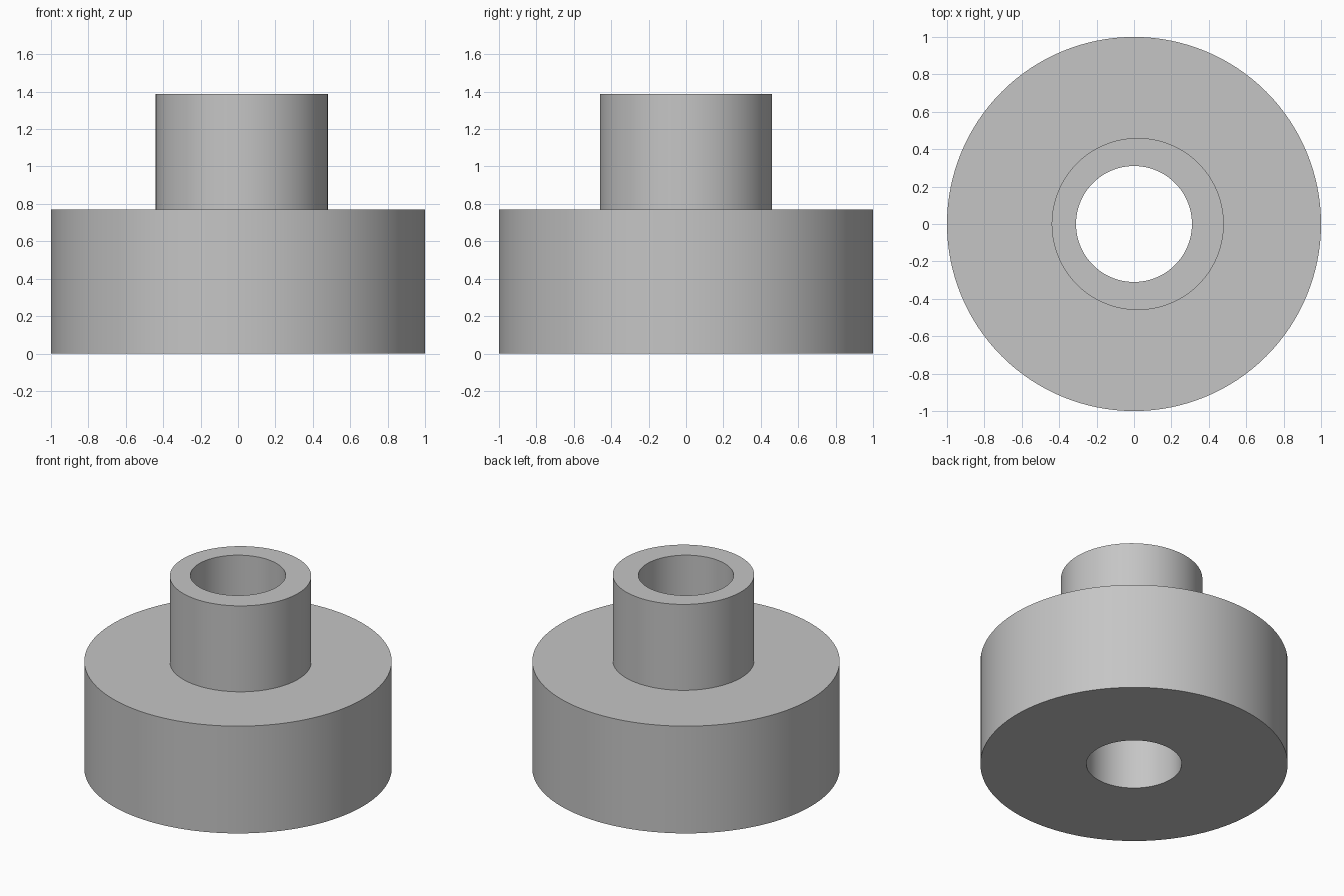
import bpy
import bmesh
from math import cos, sin, tau, radians

cube = bpy.data.objects.get("Cube")
if cube:
    bpy.data.objects.remove(cube, do_unlink=True)

SIDES = 128
BASE_TOP, HUB_TOP = 0.77, 1.387
BASE_R, HUB_R, BORE_R = 1.0, 0.46, 0.31
HUB_X = 0.02  # hub sits slightly off the bore axis

grey = bpy.data.materials.new("plain_grey")
grey.use_nodes = True
colour = (0.56, 0.56, 0.56, 1)
grey.diffuse_color = colour
grey.node_tree.nodes["Principled BSDF"].inputs["Base Color"].default_value = colour


def ring(bm, radius, z, x=0.0):
    angles = [tau * i / SIDES for i in range(SIDES)]
    return [bm.verts.new((x + radius * cos(a), radius * sin(a), z)) for a in angles]


def bridge(bm, a, b):
    for i in range(SIDES):
        j = (i + 1) % SIDES
        bm.faces.new((a[i], a[j], b[j], b[i]))


# Closed section: base underside, base wall, shoulder, hub wall, rim, bore
bm = bmesh.new()
rings = [
    ring(bm, BORE_R, 0),
    ring(bm, BASE_R, 0),
    ring(bm, BASE_R, BASE_TOP),
    ring(bm, HUB_R, BASE_TOP, HUB_X),
    ring(bm, HUB_R, HUB_TOP, HUB_X),
    ring(bm, BORE_R, HUB_TOP),
]
for lower, upper in zip(rings, rings[1:] + rings[:1]):
    bridge(bm, lower, upper)
bmesh.ops.recalc_face_normals(bm, faces=bm.faces)

mesh = bpy.data.meshes.new("bored_base_and_hub")
bm.to_mesh(mesh)
bm.free()
mesh.materials.append(grey)
body = bpy.data.objects.new("bored_base_and_hub", mesh)
bpy.context.collection.objects.link(body)

# Smooth walls, sharp rims
bpy.ops.object.select_all(action="DESELECT")
body.select_set(True)
bpy.context.view_layer.objects.active = body
bpy.ops.object.shade_smooth_by_angle(angle=radians(30))
